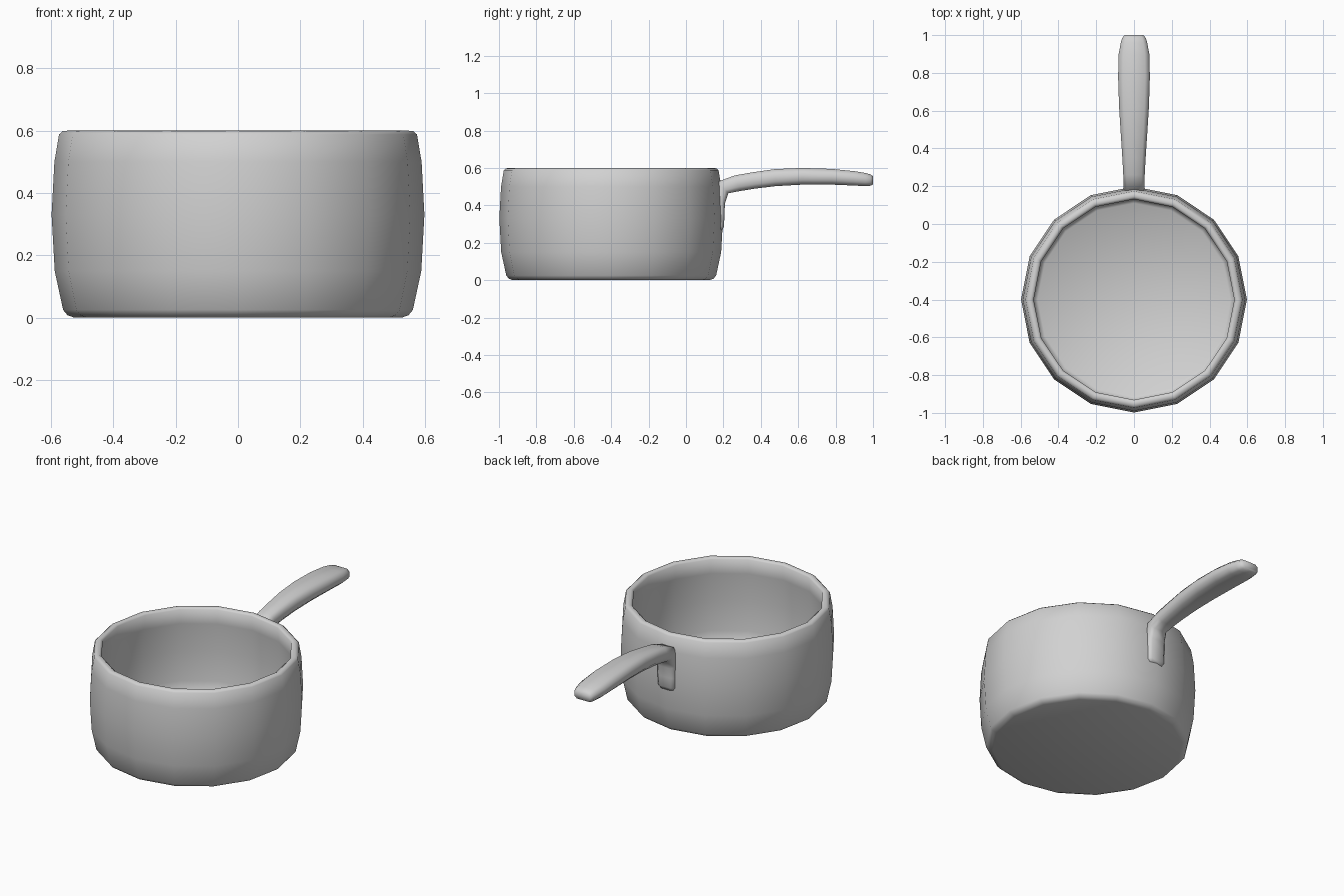
import bpy, bmesh
from math import sin, cos, tau

cube = bpy.data.objects.get("Cube")
if cube:
    bpy.data.objects.remove(cube)

# One plain grey metal for the whole pan
metal = bpy.data.materials.new("grey_metal")
metal.use_nodes = True
metal.diffuse_color = (0.64, 0.64, 0.64, 1)
metal.node_tree.nodes["Principled BSDF"].inputs["Base Color"].default_value = (0.64, 0.64, 0.64, 1)


def loft(name, rings):
    """Skin a list of equal-length closed rings and cap both ends."""
    bm = bmesh.new()
    loops = [[bm.verts.new(p) for p in ring] for ring in rings]
    n = len(loops[0])
    for a, b in zip(loops, loops[1:]):
        for i in range(n):
            j = (i + 1) % n
            bm.faces.new((a[i], a[j], b[j], b[i]))
    bm.faces.new(loops[0][::-1])
    bm.faces.new(loops[-1])
    bmesh.ops.recalc_face_normals(bm, faces=bm.faces)
    for f in bm.faces:
        f.smooth = True
    mesh = bpy.data.meshes.new(name)
    bm.to_mesh(mesh)
    bm.free()
    mesh.materials.append(metal)
    obj = bpy.data.objects.new(name, mesh)
    bpy.context.collection.objects.link(obj)
    return obj


def section(w, under, top):
    """Rounded octagon of half-width w spanning two (y, z) points."""
    a, b = w * 0.7, 0.45
    outline = [(w, -b), (w, b), (a, 1), (-a, 1), (-w, b), (-w, -b), (-a, -1), (a, -1)]
    (uy, uz), (ty, tz) = under, top
    return [(x, (uy + ty + s * (ty - uy)) / 2, (uz + tz + s * (tz - uz)) / 2)
            for x, s in outline]


# Pot body: one profile runs up the outside, over the rim and down to the floor
SIDES = 16
profile = [(0.525, 0), (0.547, 0.008), (0.561, 0.025), (0.588, 0.15), (0.598, 0.33),
           (0.589, 0.5), (0.574, 0.588), (0.563, 0.598), (0.545, 0.6), (0.531, 0.59),
           (0.54, 0.5), (0.55, 0.33), (0.543, 0.15), (0.53, 0.075), (0.51, 0.06)]
loft("pot_body", [[(r * cos(tau * i / SIDES), r * sin(tau * i / SIDES) - 0.4, z)
                   for i in range(SIDES)] for r, z in profile])

# Handle: rises up the wall as a bracket, bends outward and arches to the tip
handle = [(0.042, (0.196, 0.27), (0.16, 0.265)), (0.055, (0.203, 0.288), (0.16, 0.285)),
          (0.056, (0.206, 0.35), (0.16, 0.35)), (0.056, (0.208, 0.41), (0.16, 0.43)),
          (0.056, (0.226, 0.465), (0.168, 0.526)), (0.057, (0.29, 0.477), (0.26, 0.56)),
          (0.062, (0.37, 0.49), (0.35, 0.576)), (0.07, (0.48, 0.503), (0.475, 0.594)),
          (0.079, (0.62, 0.511), (0.62, 0.6)), (0.084, (0.78, 0.511), (0.78, 0.595)),
          (0.081, (0.9, 0.506), (0.9, 0.583)), (0.07, (0.96, 0.503), (0.96, 0.573)),
          (0.062, (0.985, 0.505), (0.985, 0.566)), (0.051, (1.0, 0.512), (1.0, 0.556))]
loft("handle", [section(*station) for station in handle])
